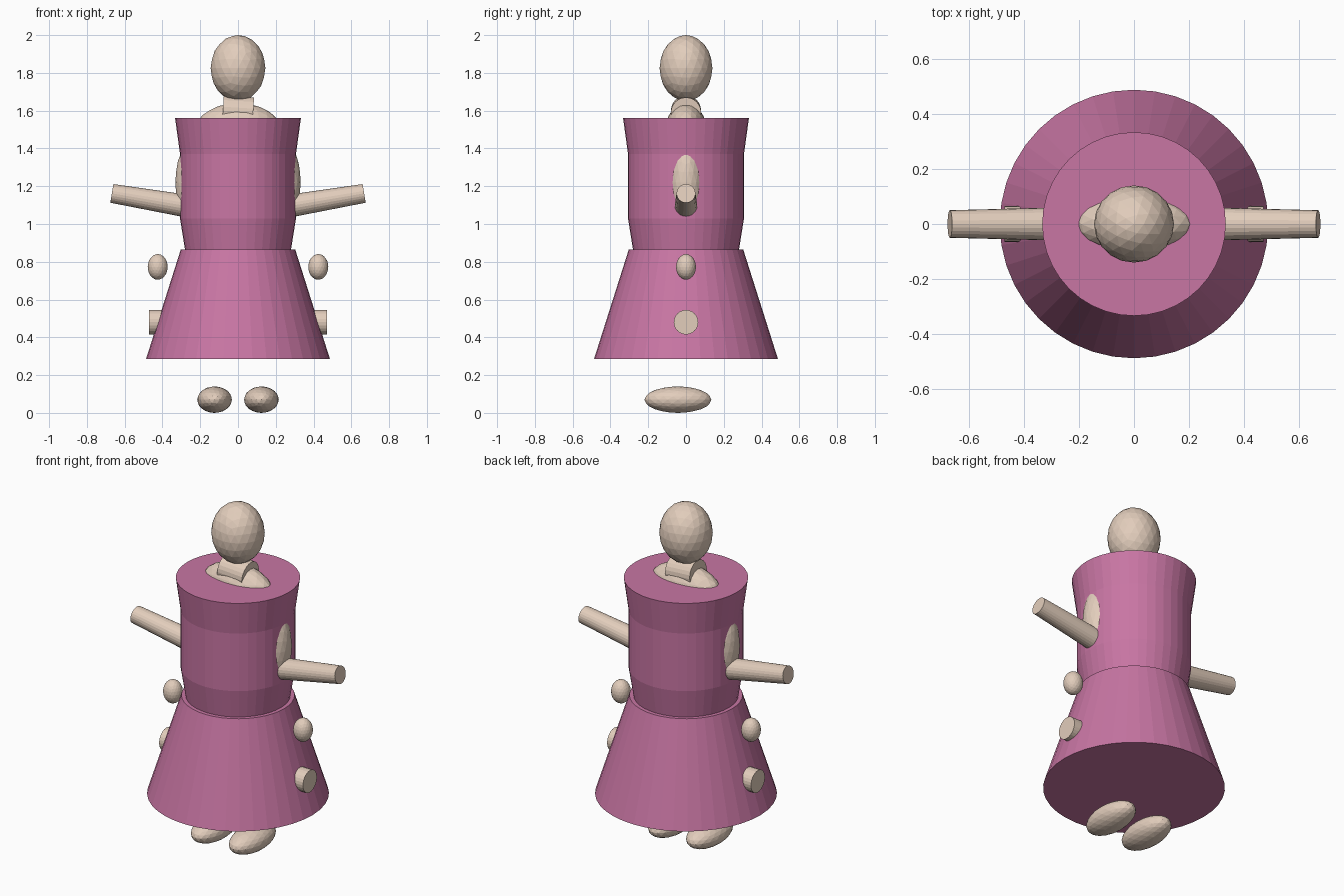
import bpy, bmesh
from math import cos, sin, pi
from mathutils import Matrix, Vector

cube = bpy.data.objects.get("Cube")
if cube:
    bpy.data.objects.remove(cube, do_unlink=True)


def material(name, rgb):
    m = bpy.data.materials.new(name)
    m.use_nodes = True
    m.diffuse_color = (*rgb, 1)
    m.node_tree.nodes["Principled BSDF"].inputs["Base Color"].default_value = (*rgb, 1)
    return m


skin = material("skin beige", (0.76, 0.61, 0.50))
pink = material("dress pink", (0.58, 0.18, 0.37))


def finish(name, bm, mat):
    bmesh.ops.recalc_face_normals(bm, faces=bm.faces)
    mesh = bpy.data.meshes.new(name)
    bm.to_mesh(mesh)
    bm.free()
    mesh.materials.append(mat)
    obj = bpy.data.objects.new(name, mesh)
    bpy.context.collection.objects.link(obj)
    return obj


def ellipsoid(name, centre, radii):
    bm = bmesh.new()
    bmesh.ops.create_icosphere(bm, subdivisions=3, radius=1)
    bmesh.ops.scale(bm, vec=radii, verts=bm.verts)
    bmesh.ops.translate(bm, vec=centre, verts=bm.verts)
    return finish(name, bm, skin)


def limb(name, start, end, r1, r2, sides=24):
    a, b = Vector(start), Vector(end)
    axis = b - a
    turn = axis.to_track_quat('Z', 'Y').to_matrix().to_4x4()
    bm = bmesh.new()
    bmesh.ops.create_cone(bm, cap_ends=True, segments=sides, radius1=r1, radius2=r2,
                          depth=axis.length,
                          matrix=Matrix.Translation((a + b) / 2) @ turn)
    return finish(name, bm, skin)


def lathe(name, profile, mat, sides=40):
    bm = bmesh.new()
    rings = [[bm.verts.new((r * cos(2 * pi * i / sides), r * sin(2 * pi * i / sides), z))
              for i in range(sides)] for r, z in profile]
    for low, high in zip(rings, rings[1:]):
        for i in range(sides):
            j = (i + 1) % sides
            bm.faces.new((low[i], low[j], high[j], high[i]))
    bm.faces.new(rings[0][::-1])
    bm.faces.new(rings[-1])
    return finish(name, bm, mat)


# Dress
lathe("skirt", [(0.487, 0.285), (0.303, 0.865)], pink)
lathe("bodice", [(0.28, 0.86), (0.307, 1.03), (0.307, 1.37), (0.333, 1.56)], pink)

# Head, neck and shoulders
ellipsoid("head", (0, 0, 1.825), (0.145, 0.14, 0.175))
limb("neck", (-0.08, 0, 1.6), (0.08, 0, 1.59), 0.08, 0.08)
ellipsoid("shoulders", (0, 0, 1.5), (0.225, 0.108, 0.14))

# Paired parts
for side, s in (("left", 1), ("right", -1)):
    ellipsoid(side + "_upper_arm", (s * 0.24, 0, 1.22), (0.092, 0.092, 0.215))
    limb(side + "_forearm", (s * 0.2, 0, 1.083), (s * 0.668, 0, 1.162), 0.062, 0.05)
    ellipsoid(side + "_hand", (s * 0.425, 0, 0.773), (0.053, 0.053, 0.068))
    limb(side + "_thigh", (s * 0.2, 0, 0.48), (s * 0.47, 0, 0.48), 0.065, 0.065)
    ellipsoid(side + "_foot", (s * 0.124, -0.043, 0.07), (0.092, 0.177, 0.07))
